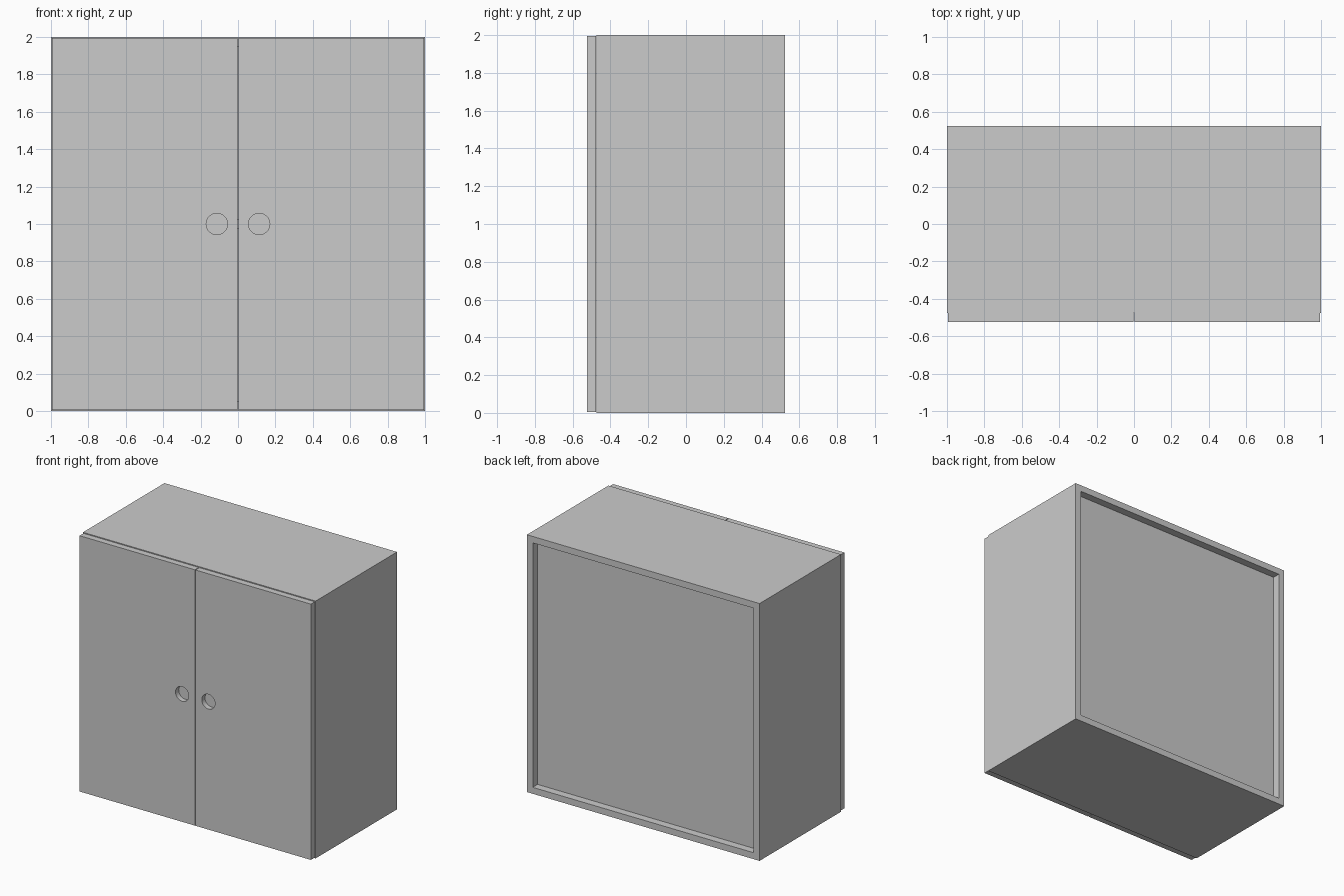
import bpy, bmesh, math

if "Cube" in bpy.data.objects:
    bpy.data.objects.remove(bpy.data.objects["Cube"])

T = 0.05                       # board thickness
FRONT, BACK = -0.475, 0.525    # carcass depth range
GAP = 0.006                    # reveal around each door


def finish(name, bm):
    bmesh.ops.recalc_face_normals(bm, faces=bm.faces)
    me = bpy.data.meshes.new(name)
    bm.to_mesh(me)
    bm.free()
    ob = bpy.data.objects.new(name, me)
    bpy.context.collection.objects.link(ob)
    return ob


def box(name, x0, x1, y0, y1, z0, z1):
    bm = bmesh.new()
    bmesh.ops.create_cube(bm, size=1)
    for v in bm.verts:
        v.co = ((x0 + x1) / 2 + v.co.x * (x1 - x0),
                (y0 + y1) / 2 + v.co.y * (y1 - y0),
                (z0 + z1) / 2 + v.co.z * (z1 - z0))
    return finish(name, bm)


# Carcass: one square frame extruded front to back
bm = bmesh.new()
loops = []
for inset in (0, T):
    r = 1 - inset
    loops.append([bm.verts.new((sx * r, FRONT, 1 + sz * r))
                  for sx, sz in ((-1, -1), (1, -1), (1, 1), (-1, 1))])
outer, inner = loops
faces = [bm.faces.new((outer[i], outer[(i + 1) % 4], inner[(i + 1) % 4], inner[i]))
         for i in range(4)]
ext = bmesh.ops.extrude_face_region(bm, geom=faces, use_keep_orig=True)
for v in ext["geom"]:
    if isinstance(v, bmesh.types.BMVert):
        v.co.y = BACK
finish("carcass", bm)

# Recessed back panel and middle shelf
box("back_panel", -1 + T, 1 - T, BACK - 0.085, BACK - 0.06, T, 2 - T)
box("shelf", -1 + T, 1 - T, FRONT, BACK - 0.085, 1 - T / 2, 1 + T / 2)

# Doors with round recessed finger pulls
for side, sx in (("left", -1), ("right", 1)):
    x0, x1 = sorted((sx * GAP / 2, sx * (1 - GAP)))
    door = box(side + "_door", x0, x1, -0.525, FRONT - 0.002, GAP, 2 - GAP)
    bpy.ops.mesh.primitive_cylinder_add(vertices=48, radius=0.057, depth=0.08,
                                        location=(sx * 0.113, -0.525, 1),
                                        rotation=(math.pi / 2, 0, 0))
    cutter = bpy.context.object
    cutter.name = side + "_pull_cutter"
    cutter.hide_render = True
    mod = door.modifiers.new("finger_pull", "BOOLEAN")
    mod.operation = "DIFFERENCE"
    mod.solver = "EXACT"
    mod.object = cutter
    bpy.context.view_layer.objects.active = door
    bpy.ops.object.modifier_apply(modifier=mod.name)
    bpy.data.objects.remove(cutter)
    # Smooth the pull walls, keep the edges crisp
    bpy.ops.object.select_all(action="DESELECT")
    door.select_set(True)
    bpy.ops.object.shade_smooth_by_angle(angle=math.radians(30))
